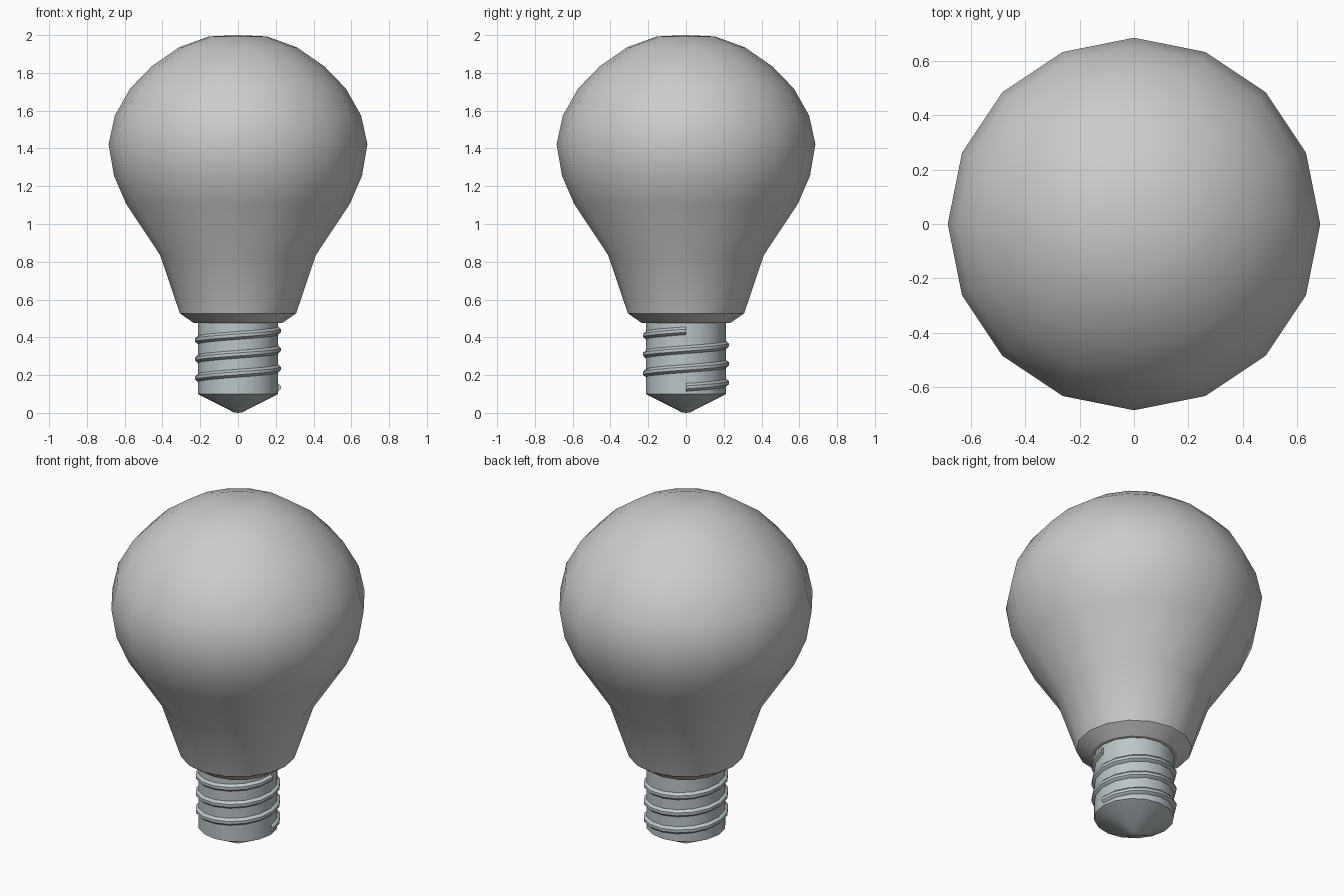
import bpy, math

if "Cube" in bpy.data.objects:
    bpy.data.objects.remove(bpy.data.objects["Cube"])

SIDES = 16
PITCH = 0.10


def make_object(name, verts, faces, mat=None):
    me = bpy.data.meshes.new(name)
    me.from_pydata(verts, [], faces)
    me.update()
    ob = bpy.data.objects.new(name, me)
    bpy.context.collection.objects.link(ob)
    if mat:
        me.materials.append(mat)
    bpy.ops.object.select_all(action='DESELECT')
    ob.select_set(True)
    bpy.context.view_layer.objects.active = ob
    bpy.ops.object.shade_smooth_by_angle(angle=math.radians(30))
    return ob


def lathe(name, profile, mat=None):
    """Revolve (radius, z) points, bottom to top; radius 0 makes a pole."""
    verts, rings, faces = [], [], []
    for r, z in profile:
        n = SIDES if r > 0 else 1
        rings.append([len(verts) + i % n for i in range(SIDES)])
        for i in range(n):
            a = 2 * math.pi * i / SIDES
            verts.append((r * math.cos(a), r * math.sin(a), z))
    for lo, hi in zip(rings, rings[1:]):
        for i in range(SIDES):
            j = (i + 1) % SIDES
            faces.append(tuple(dict.fromkeys((lo[i], lo[j], hi[j], hi[i]))))
    return make_object(name, verts, faces, mat)


def helix(name, section, z0, turns, mat):
    """Sweep a (radius, dz) section up a right-handed helix with closed ends."""
    verts, faces = [], []
    n, steps = len(section), turns * SIDES
    for s in range(steps + 1):
        a = 2 * math.pi * s / SIDES
        z = z0 + PITCH * s / SIDES
        verts += [(r * math.cos(a), r * math.sin(a), z + dz) for r, dz in section]
    for s in range(steps):
        for k in range(n):
            m = (k + 1) % n
            faces.append((s * n + k, (s + 1) * n + k, (s + 1) * n + m, s * n + m))
    faces.append(tuple(range(n)))
    faces.append(tuple(reversed(range(steps * n, steps * n + n))))
    return make_object(name, verts, faces, mat)


metal = bpy.data.materials.new("metal")
metal.diffuse_color = (0.50, 0.56, 0.58, 1)
metal.use_nodes = True
metal.node_tree.nodes["Principled BSDF"].inputs["Base Color"].default_value = metal.diffuse_color

# Glass bulb
lathe("glass_bulb", [
    (0.20, 0.475), (0.233, 0.475), (0.308, 0.527), (0.412, 0.835),
    (0.593, 1.108), (0.657, 1.257), (0.685, 1.423), (0.652, 1.574),
    (0.571, 1.717), (0.458, 1.834), (0.311, 1.936), (0.154, 1.993), (0, 2.0)])

# Screw cap with conical contact
lathe("screw_base", [(0, 0), (0.022, 0.003), (0.213, 0.10), (0.213, 0.485), (0, 0.485)], metal)

# Raised screw thread
helix("screw_thread", [(0.205, -0.023), (0.213, -0.021), (0.227, -0.008),
                       (0.227, 0.008), (0.213, 0.021), (0.205, 0.023)],
      0.135, 3, metal)
